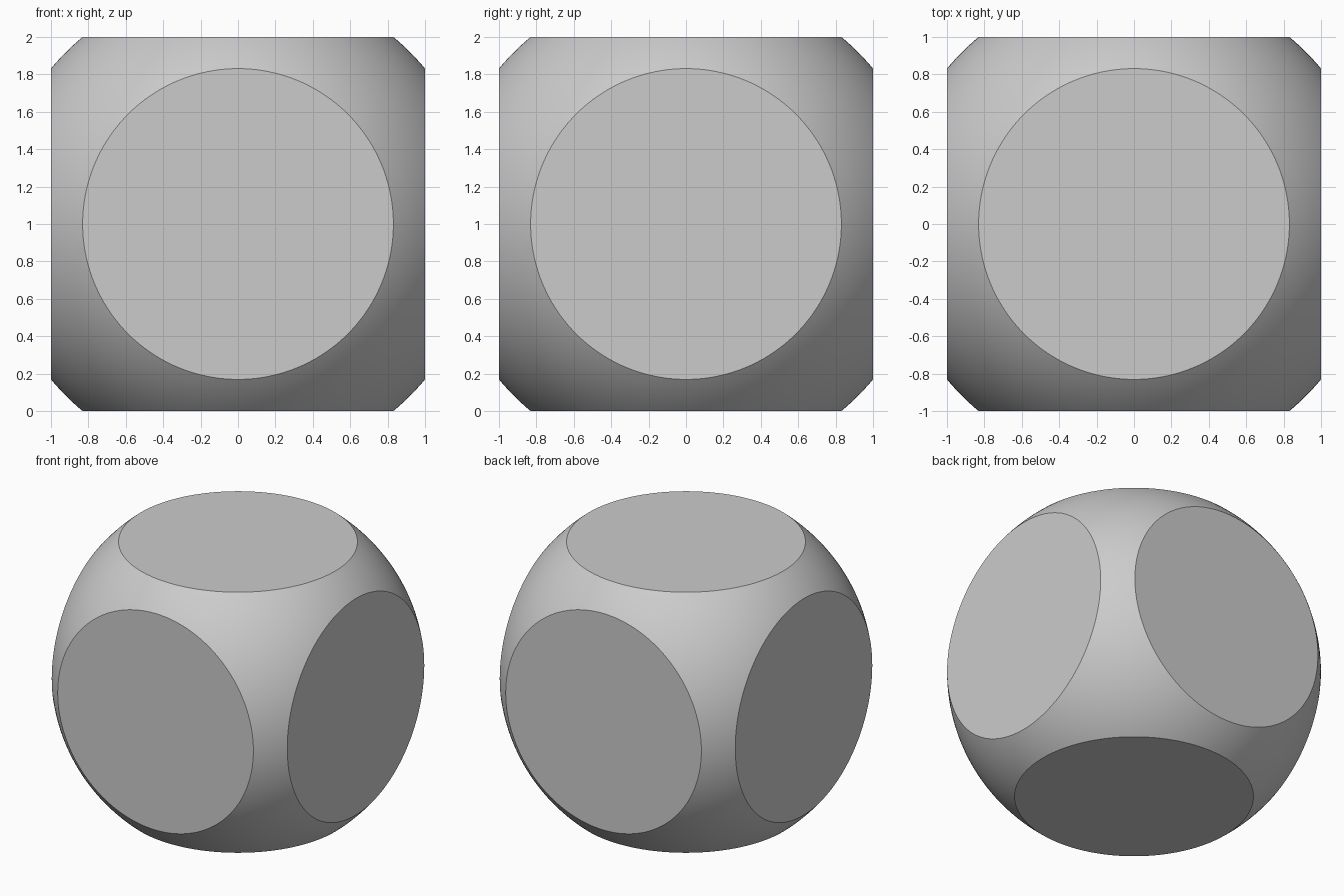
import bpy, bmesh, math
from mathutils import Vector

if "Cube" in bpy.data.objects:
    bpy.data.objects.remove(bpy.data.objects["Cube"])

HALF = 1.0                          # half width between opposite flats
FLAT_RADIUS = 0.831                 # radius of each round flat
RADIUS = math.hypot(HALF, FLAT_RADIUS)
CENTRE = Vector((0, 0, HALF))

grey = bpy.data.materials.new("light grey")
grey.diffuse_color = (0.6, 0.6, 0.6, 1)
grey.use_nodes = True
grey.node_tree.nodes["Principled BSDF"].inputs["Base Color"].default_value = grey.diffuse_color

# Round body
bm = bmesh.new()
bmesh.ops.create_uvsphere(bm, u_segments=192, v_segments=96, radius=RADIUS)
bmesh.ops.translate(bm, verts=bm.verts, vec=CENTRE)

# Six flats: slice off each side and cap the round opening
for axis in range(3):
    for sign in (-1, 1):
        normal = Vector((0, 0, 0))
        normal[axis] = sign
        cut = bmesh.ops.bisect_plane(
            bm, geom=bm.verts[:] + bm.edges[:] + bm.faces[:], dist=1e-6,
            plane_co=CENTRE + normal * HALF, plane_no=normal, clear_outer=True)
        rim = [g for g in cut["geom_cut"]
               if isinstance(g, bmesh.types.BMEdge) and g.is_boundary]
        bmesh.ops.edgeloop_fill(bm, edges=rim)

bmesh.ops.recalc_face_normals(bm, faces=bm.faces)
mesh = bpy.data.meshes.new("die_body")
bm.to_mesh(mesh)
bm.free()
mesh.materials.append(grey)

die = bpy.data.objects.new("die_body", mesh)
bpy.context.collection.objects.link(die)

# Smooth rounded corners with crisp rims around the flats
bpy.context.view_layer.objects.active = die
die.select_set(True)
bpy.ops.object.shade_smooth_by_angle(angle=math.radians(20))
